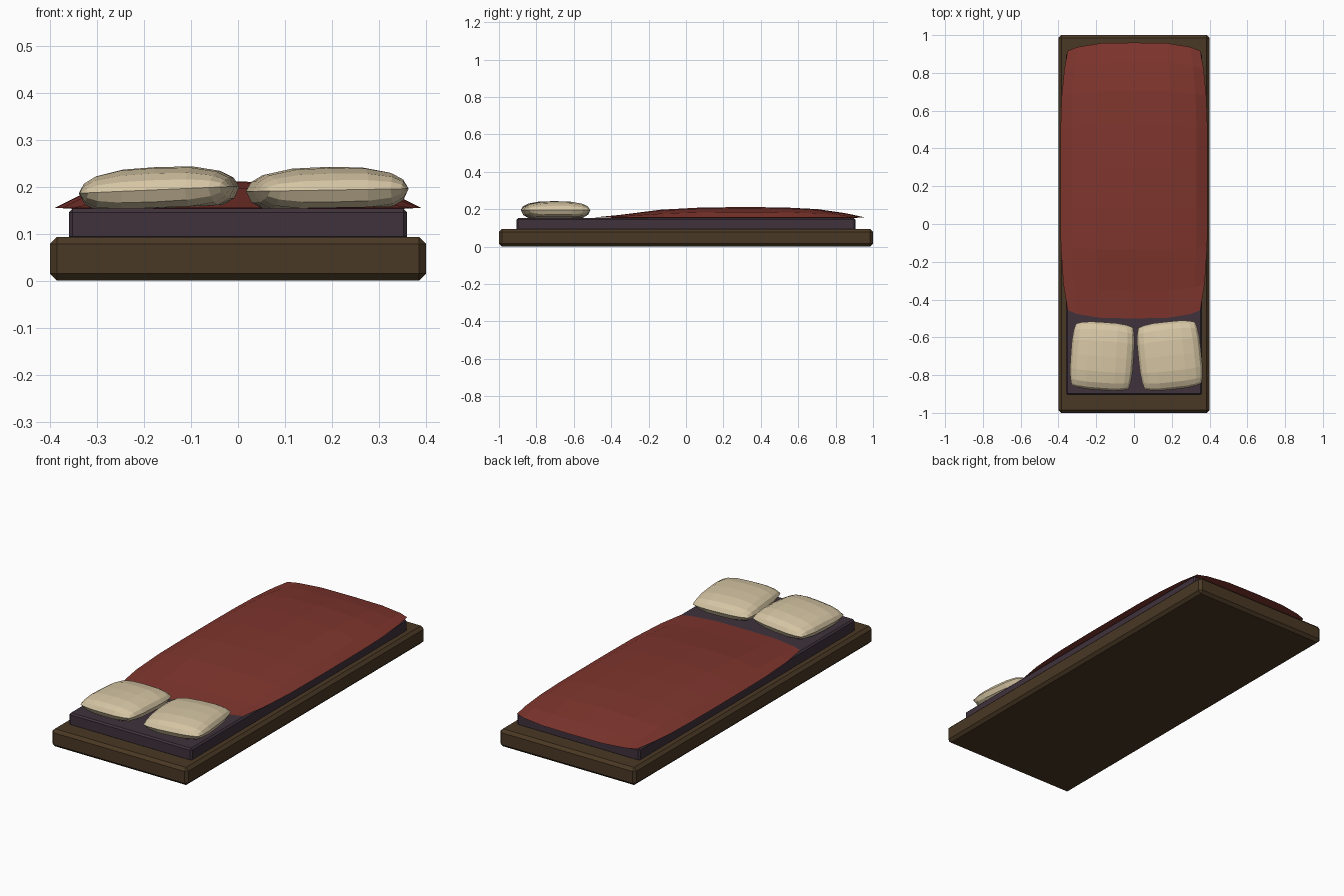
import bpy, bmesh
from math import radians

old = bpy.data.objects.get("Cube")
if old:
    bpy.data.objects.remove(old, do_unlink=True)


def material(name, rgb):
    mat = bpy.data.materials.new(name)
    mat.use_nodes = True
    mat.diffuse_color = (*rgb, 1)
    mat.node_tree.nodes["Principled BSDF"].inputs["Base Color"].default_value = (*rgb, 1)
    return mat


wood = material("dark_wood", (0.068, 0.040, 0.018))
plum = material("plum_cloth", (0.050, 0.032, 0.045))
red = material("red_wool", (0.215, 0.036, 0.027))
cream = material("cream_linen", (0.67, 0.56, 0.37))


def add_object(name, bm, mat):
    bmesh.ops.recalc_face_normals(bm, faces=bm.faces)
    mesh = bpy.data.meshes.new(name)
    bm.to_mesh(mesh)
    bm.free()
    mesh.materials.append(mat)
    obj = bpy.data.objects.new(name, mesh)
    bpy.context.collection.objects.link(obj)
    return obj


def slab(name, size, bottom, chamfer, mat):
    """Box with chamfered edges, standing on the given height."""
    bm = bmesh.new()
    bmesh.ops.create_cube(bm, size=1)
    bmesh.ops.scale(bm, vec=size, verts=bm.verts)
    bmesh.ops.translate(bm, vec=(0, 0, bottom + size[2] / 2), verts=bm.verts)
    bmesh.ops.bevel(bm, geom=bm.edges[:], offset=chamfer, segments=1, affect='EDGES')
    return add_object(name, bm, mat)


def mirrored(half):
    """Extend a centre-to-edge profile to both sides."""
    return [(-t, h) for t, h in reversed(half) if t > 0] + half


def cushion(name, across, along, half_size, up, down, bow, mat):
    """Closed soft form: two bulging quad sheets that share one rim."""
    bm = bmesh.new()
    sheets = []
    nu, nv = len(across), len(along)
    for height in (up, -down):
        sheet = {}
        for i, (u, pu) in enumerate(across):
            for j, (v, pv) in enumerate(along):
                rim = i in (0, nu - 1) or j in (0, nv - 1)
                if rim and sheets:
                    sheet[i, j] = sheets[0][i, j]
                    continue
                x = u * half_size[0] * (1 - bow[0] * v ** 4)
                y = v * half_size[1] * (1 - bow[1] * u ** 4)
                z = height * pu * pv if height > 0 else height * min(1, 1.6 * pu * pv)
                sheet[i, j] = bm.verts.new((x, y, 0 if rim else z))
        sheets.append(sheet)
        for i in range(nu - 1):
            for j in range(nv - 1):
                bm.faces.new([sheet[i, j], sheet[i + 1, j],
                              sheet[i + 1, j + 1], sheet[i, j + 1]])
    return add_object(name, bm, mat)


# Wooden base and mattress
slab("bed_base", (0.8, 2.0, 0.093), 0, 0.015, wood)
slab("mattress", (0.72, 1.81, 0.067), 0.086, 0.008, plum)

# Domed blanket, flatter toward the pillows
blanket = cushion(
    "blanket",
    mirrored([(0, 1), (0.5, 0.9), (0.85, 0.52), (1, 0)]),
    [(-1, 0), (-0.8, 0.25), (-0.5, 0.75), (-0.2, 0.96), (0.1, 1),
     (0.4, 0.97), (0.65, 0.8), (0.86, 0.4), (1, 0)],
    (0.39, 0.73), 0.056, 0.004, (0.1, 0.06), red)
blanket.location = (0, 0.23, 0.155)

# Pillows, each turned a little
soft = mirrored([(0, 1), (0.45, 0.95), (0.78, 0.72), (0.93, 0.42), (1, 0)])
for name, x, y, turn, tilt in (("right_pillow", -0.168, -0.7, -4, -2.5),
                               ("left_pillow", 0.19, -0.697, 6, -1)):
    pillow = cushion(name, soft, soft, (0.167, 0.18), 0.049, 0.038, (0.1, 0.1), cream)
    pillow.location = (x, y, 0.193)
    pillow.rotation_euler = (0, radians(tilt), radians(turn))
